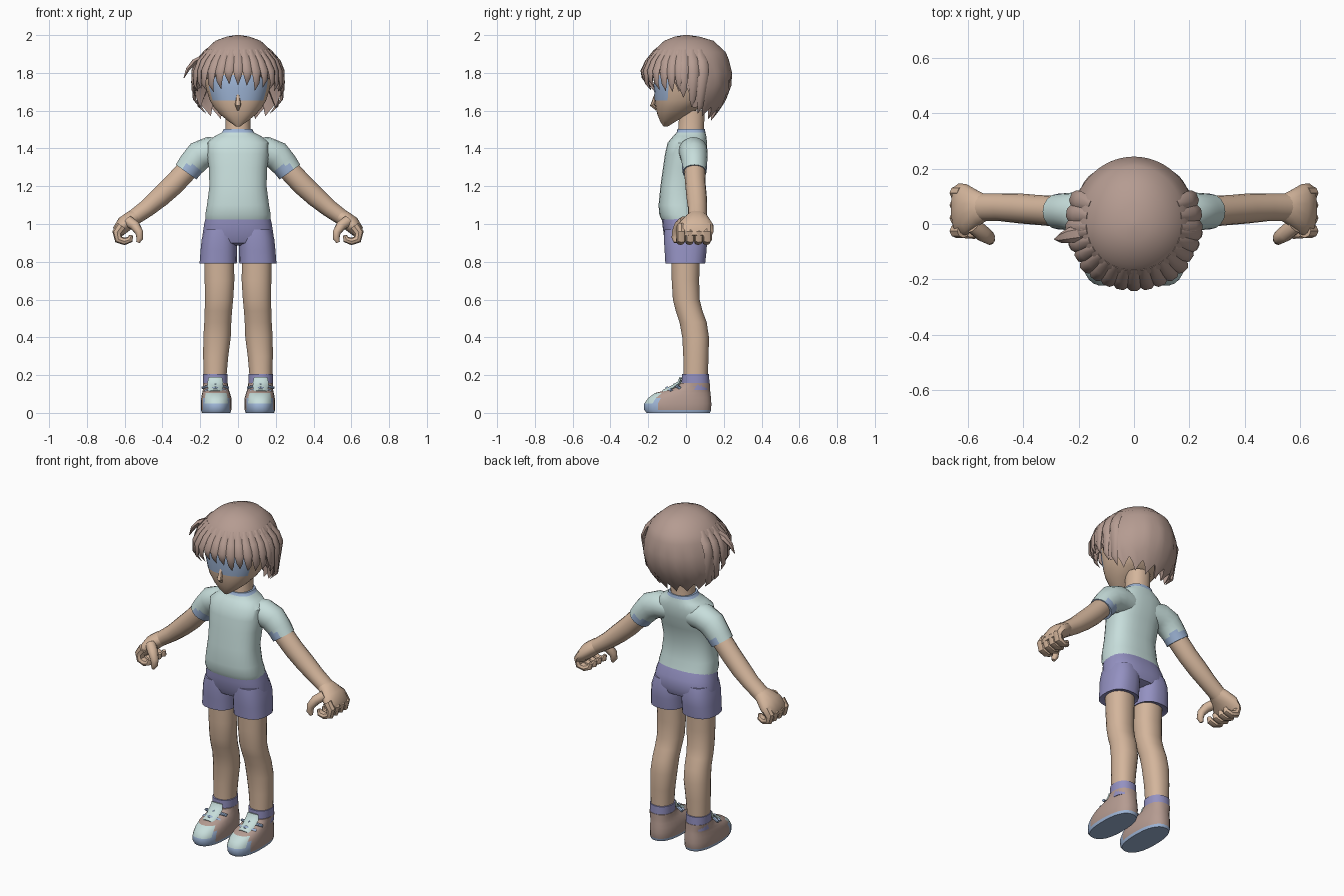
import bpy, bmesh, math, random
from mathutils import Vector

random.seed(4)


def mat(name, *srgb):
    m = bpy.data.materials.new(name)
    m.diffuse_color = [((c + 0.055) / 1.055) ** 2.4 for c in srgb] + [1]
    return m


SKIN = mat("skin", 0.83, 0.71, 0.61)
BROWN = mat("brown", 0.71, 0.61, 0.57)
SHIRT = mat("pale_teal", 0.78, 0.87, 0.86)
SHORTS = mat("violet", 0.58, 0.57, 0.76)
BLUE = mat("soft_blue", 0.62, 0.71, 0.84)


def skin_rings(name, rings, mats, rule=None, mirror=False):
    """Join rings of points into a closed surface; rule(centre, normal) picks the material."""
    bm = bmesh.new()
    vs = [[bm.verts.new(p) for p in r] for r in rings]
    n = len(vs[0])
    for a, b in zip(vs, vs[1:]):
        for i in range(n):
            j = (i + 1) % n
            bm.faces.new((a[i], a[j], b[j], b[i]))
    bm.faces.new(vs[0])
    bm.faces.new(vs[-1])
    bmesh.ops.recalc_face_normals(bm, faces=bm.faces)
    bm.normal_update()
    if rule:
        for f in bm.faces:
            f.material_index = rule(f.calc_center_median(), f.normal)
    me = bpy.data.meshes.new(name)
    bm.to_mesh(me)
    bm.free()
    ob = bpy.data.objects.new(name, me)
    bpy.context.collection.objects.link(ob)
    for m in mats:
        me.materials.append(m)
    if mirror:
        mod = ob.modifiers.new("mirror", "MIRROR")
        mod.use_mirror_merge = False
    return ob


def stack(name, rows, mats, rule=None, mirror=False, n=24, power=2.2):
    """Loft of level outlines; each row is z, x centre, half width, front y, back y."""
    rings = []
    for z, xc, xr, yf, yb in rows:
        ring = []
        for i in range(n):
            a = 2 * math.pi * (i + 0.5) / n
            c, s = math.cos(a), math.sin(a)
            px = math.copysign(abs(c) ** (2 / power), c)
            py = math.copysign(abs(s) ** (2 / power), s)
            ring.append((xc + xr * px, (yf + yb) / 2 + (yb - yf) / 2 * py, z))
        rings.append(ring)
    return skin_rings(name, rings, mats, rule, mirror)


def tube(name, path, side, mats, rule=None, mirror=False, n=12):
    """Loft along a path; each point is x, y, z, half size along side, half size across."""
    pts = [Vector(p[:3]) for p in path]
    rings = []
    for i, p in enumerate(path):
        t = (pts[min(i + 1, len(pts) - 1)] - pts[max(i - 1, 0)]).normalized()
        u = Vector(side)
        u = (u - t * u.dot(t)).normalized()
        v = t.cross(u)
        rings.append([pts[i] + u * p[3] * math.cos(2 * math.pi * k / n)
                      + v * p[4] * math.sin(2 * math.pi * k / n) for k in range(n)])
    return skin_rings(name, rings, mats, rule, mirror)


Y = (0, 1, 0)
X = (1, 0, 0)

# Head with a blue band across the eyes
stack("head", [(1.517, 0, .012, -.12, -.095), (1.545, 0, .052, -.138, -.05),
               (1.58, 0, .095, -.152, .02), (1.62, 0, .13, -.162, .08),
               (1.655, 0, .15, -.166, .12), (1.72, 0, .17, -.17, .15),
               (1.79, 0, .18, -.172, .16), (1.88, 0, .15, -.14, .14),
               (1.94, 0, .07, -.06, .07)], [SKIN, BLUE],
      lambda c, nn: int(1.655 < c.z < 1.79 and c.y < -.085), n=32, power=2.3)
tube("nose", [(0, -.155, 1.70, .006, .008), (0, -.168, 1.65, .013, .012),
              (0, -.178, 1.63, .016, .013), (0, -.155, 1.605, .006, .006)], X, [SKIN], n=8)
stack("neck", [(1.46, 0, .075, -.05, .1), (1.5, 0, .066, -.042, .095),
               (1.6, 0, .066, -.035, .1)], [SKIN])

# Hair cap whose lower edge is cut into points
PROFILE = [(2.0, .012, .012, .012), (1.992, .06, .06, .07), (1.97, .12, .115, .145),
           (1.91, .185, .18, .21), (1.83, .222, .21, .243), (1.74, .232, .205, .243),
           (1.64, .22, .19, .205), (1.52, .14, .12, .115)]
EDGE = [(-1, 1.82), (-.45, 1.77), (0, 1.71), (.3, 1.62), (1, 1.58)]


def lerp_table(table, key):
    for a, b in zip(table, table[1:]):
        lo, hi = min(a[0], b[0]), max(a[0], b[0])
        if lo <= key <= hi:
            k = (key - a[0]) / (b[0] - a[0])
            return [p + (q - p) * k for p, q in zip(a, b)][1:]
    return table[-1][1:]


def hair_point(a, z, scale=1.0):
    xr, yf, yb = lerp_table(PROFILE, z)
    s = math.sin(a)
    return Vector((xr * math.cos(a) * scale, (yb if s > 0 else yf) * s * scale, z))


COLS = 64
angles = [2 * math.pi * i / COLS for i in range(COLS)]
edge = [lerp_table(EDGE, max(-1, min(1, math.sin(a))))[0] + (.022, .0, -.035, -.005)[i % 4]
        for i, a in enumerate(angles)]
rings = [[hair_point(a, z) for a in angles] for z in (2.0, 1.992, 1.97, 1.94, 1.91, 1.87)]
for t in (.25, .5, .75, 1):
    rings.append([hair_point(a, 1.87 + (e - 1.87) * t) for a, e in zip(angles, edge)])
rings.append([hair_point(a, e + .02, .9) for a, e in zip(angles, edge)])
rings.append([hair_point(a, 1.8, .6) for a in angles])
skin_rings("hair_cap", rings, [BROWN])


# Loose locks over the forehead and temples
def lock(a, tip, width, bulge=1.08):
    path = []
    for z, s, w in ((1.92, .96, .6), (1.86, 1.03, 1), (1.81, bulge, .95),
                    (tip + .04, bulge, .6), (tip, 1.0, .04)):
        p = hair_point(a, z, s)
        path.append((*p, width * w, .014 * w))
    tube("hair_lock", path, (-math.sin(a), math.cos(a), 0), [BROWN], n=6)


for k in range(15):
    a = math.radians(-90 + (k - 7) * 11.5)
    lock(a, 1.72 + random.uniform(-.025, .025), .027, 1.10 if abs(k - 7) < 5 else 1.05)
for side in (-1, 1):
    for deg, tip in ((-4, 1.67), (9, 1.62), (22, 1.585)):
        a = math.radians(deg)
        lock(a if side > 0 else math.pi - a, tip, .03, 1.05)
tube("side_tuft", [(-.17, -.03, 1.89, .03, .015), (-.23, -.04, 1.86, .028, .016),
                   (-.265, -.05, 1.82, .018, .012), (-.287, -.055, 1.772, .002, .002)],
     Y, [BROWN], n=6)

# Shirt with collar, sleeves and cuffs
stack("shirt", [(1.025, 0, .172, -.132, .09), (1.05, 0, .174, -.142, .085),
                (1.1, 0, .165, -.146, .07), (1.2, 0, .152, -.136, .062),
                (1.3, 0, .155, -.122, .085), (1.37, 0, .165, -.112, .108),
                (1.43, 0, .165, -.098, .112), (1.465, 0, .125, -.068, .108),
                (1.485, 0, .085, -.05, .103), (1.503, 0, .076, -.046, .1)],
      [SHIRT, BLUE], lambda c, nn: int(c.z > 1.486), n=28, power=2.5)
tube("sleeve", [(.08, .03, 1.385, .075, .07), (.15, .038, 1.385, .077, .077),
                (.205, .042, 1.362, .073, .078), (.24, .045, 1.322, .067, .072),
                (.252, .045, 1.307, .066, .07), (.275, .045, 1.275, .064, .067)],
     Y, [SHIRT, BLUE], lambda c, nn: int(c.z < 1.307 and c.x > .2), True, 16)

# Arms and half-closed hands
tube("arm", [(.22, .045, 1.34, .05, .05), (.275, .046, 1.28, .056, .057),
             (.34, .05, 1.21, .054, .057), (.41, .056, 1.145, .054, .054),
             (.48, .06, 1.085, .05, .047), (.55, .06, 1.035, .05, .042)],
     Y, [SKIN], mirror=True, n=16)
tube("palm", [(.52, .06, 1.052, .04, .036), (.56, .058, 1.03, .062, .043),
              (.6, .055, 1.0, .09, .045), (.63, .05, .965, .096, .036),
              (.64, .05, .935, .085, .02)], Y, [SKIN], mirror=True, n=14)
for y in (-.025, .022, .068, .112):
    tube("finger", [(.615, y, .99, .025, .028), (.64, y, .955, .026, .026),
                    (.632, y, .918, .025, .023), (.6, y - .004, .908, .023, .02),
                    (.572, y - .008, .918, .021, .018), (.565, y - .01, .94, .01, .01)],
         Y, [SKIN], mirror=True, n=8)
tube("thumb", [(.58, -.005, 1.015, .03, .03), (.545, -.035, .99, .03, .028),
               (.522, -.05, .955, .025, .022), (.52, -.055, .925, .021, .019),
               (.53, -.055, .902, .01, .01)], Y, [SKIN], mirror=True, n=10)

# Shorts
stack("shorts_hips", [(1.05, 0, .168, -.128, .084), (1.0, 0, .18, -.126, .106),
                      (.94, 0, .189, -.118, .115), (.9, 0, .19, -.1, .1),
                      (.885, 0, .15, -.06, .06)], [SHORTS], n=28, power=2.5)
stack("shorts_leg", [(.97, .095, .085, -.115, .1), (.92, .099, .094, -.118, .112),
                     (.86, .102, .097, -.114, .11), (.792, .105, .099, -.11, .102),
                     (.8, .1, .08, -.09, .08)], [SHORTS], mirror=True, power=2.5)

# Legs and socks
stack("leg", [(.85, .1, .08, -.08, .075), (.7, .098, .079, -.076, .07),
              (.6, .1, .075, -.07, .073), (.54, .104, .073, -.055, .088),
              (.48, .107, .072, -.035, .11), (.4, .111, .073, -.02, .122),
              (.3, .118, .067, -.015, .12), (.2, .121, .061, -.014, .116),
              (.12, .121, .06, -.014, .116)], [SKIN], mirror=True)
stack("sock", [(.12, .12, .065, -.025, .125), (.205, .12, .066, -.022, .123),
               (.206, .12, .058, -.01, .11)], [SHORTS], mirror=True)


# Shoes with pale toe cap and blue sole
def shoe_colour(c, nn):
    if c.z < .018:
        return 1
    if c.y < -.135:
        return 2 if nn.z > .3 else 1
    return 0


stack("shoe", [(0, .116, .076, -.21, .128), (.016, .116, .081, -.222, .134),
               (.05, .115, .082, -.222, .135), (.08, .115, .08, -.2, .133),
               (.105, .116, .074, -.165, .13), (.122, .117, .069, -.1, .128),
               (.14, .119, .066, -.045, .127), (.158, .12, .066, -.03, .126),
               (.16, .12, .05, -.01, .1)], [BROWN, BLUE, SHIRT], shoe_colour, True, 28, 2.4)
tube("shoe_tongue", [(.12, -.12, .11, .035, .012), (.12, -.07, .133, .04, .014),
                     (.12, -.035, .16, .042, .011), (.12, -.028, .188, .036, .007)],
     X, [SHIRT], mirror=True, n=10)
for y, z, w in ((-.055, .145, .07), (-.095, .128, .055)):
    tube("shoe_lace", [(.12 - w, y + .02, z - .012, .009, .007), (.12, y - .004, z + .003, .011, .009),
                       (.12 + w, y + .02, z - .012, .009, .007)], Y, [BLUE], mirror=True, n=8)

# Smooth shading with crisp edges kept
bpy.ops.object.select_all(action="SELECT")
bpy.context.view_layer.objects.active = bpy.context.selected_objects[0]
bpy.ops.object.shade_smooth_by_angle(angle=math.radians(42))
